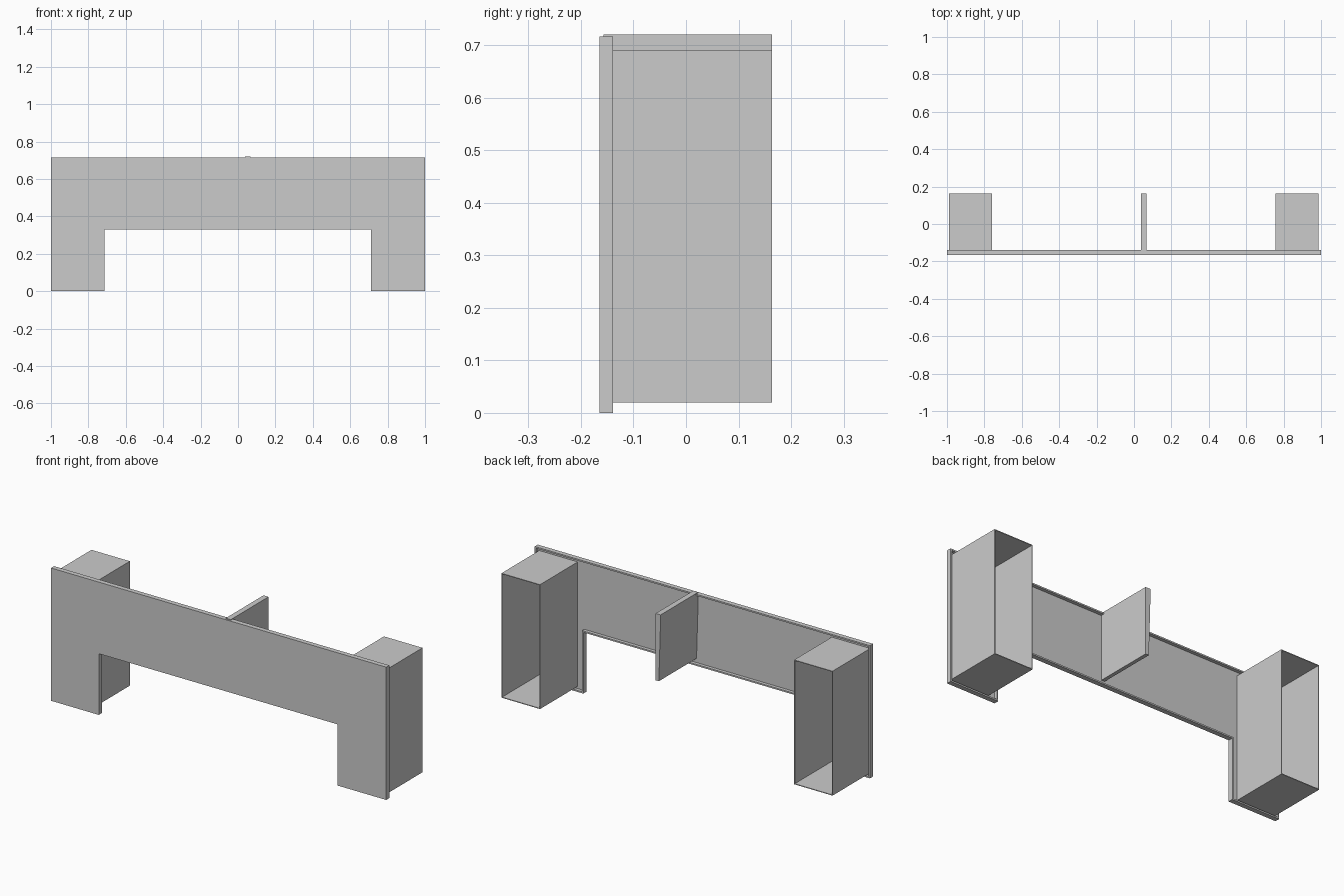
import bpy, bmesh
from mathutils import Vector

if "Cube" in bpy.data.objects:
    bpy.data.objects.remove(bpy.data.objects["Cube"])

Y_FRONT, Y_RIM, Y_BACK = -0.165, -0.139, 0.164
WALL = 0.008


def extrude_profile(name, pts, y0, y1, cap0=True, cap1=True):
    """Extrude an x/z outline along y, with optional end caps."""
    bm = bmesh.new()
    a = [bm.verts.new((x, y0, z)) for x, z in pts]
    b = [bm.verts.new((x, y1, z)) for x, z in pts]
    n = len(pts)
    for i in range(n):
        j = (i + 1) % n
        bm.faces.new((a[i], a[j], b[j], b[i]))
    if cap0:
        bm.faces.new(a)
    if cap1:
        bm.faces.new(b[::-1])
    bmesh.ops.recalc_face_normals(bm, faces=bm.faces[:])
    # make an open shell face outward
    centre = sum((v.co for v in bm.verts), Vector()) / len(bm.verts)
    if sum(f.normal.dot(f.calc_center_median() - centre) * f.calc_area() for f in bm.faces) < 0:
        bmesh.ops.reverse_faces(bm, faces=bm.faces[:])
    mesh = bpy.data.meshes.new(name)
    bm.to_mesh(mesh)
    bm.free()
    obj = bpy.data.objects.new(name, mesh)
    bpy.context.collection.objects.link(obj)
    return obj


def add_thickness(obj, thickness):
    mod = obj.modifiers.new("thickness", 'SOLIDIFY')
    mod.thickness = thickness
    mod.offset = -1
    mod.use_even_offset = True


# Front panel: bridge shape with a shallow rim, hollow at the back
outline = [(-1, 0), (-0.715, 0), (-0.715, 0.33), (0.71, 0.33),
           (0.71, 0), (1, 0), (1, 0.716), (-1, 0.716)]
panel = extrude_profile("front_panel", outline, Y_FRONT, Y_RIM, cap1=False)
add_thickness(panel, WALL)

# End sleeves: rectangular tubes open to the rear
for name, x0, x1 in (("left_sleeve", -0.989, -0.76), ("right_sleeve", 0.756, 0.986)):
    sleeve = extrude_profile(name, [(x0, 0.02), (x1, 0.02), (x1, 0.691), (x0, 0.691)],
                             Y_FRONT + WALL, Y_BACK, cap0=False, cap1=False)
    add_thickness(sleeve, 0.004)

# Centre rib: upright plate, slightly thicker at its top
extrude_profile("centre_rib", [(0.047, 0.36), (0.067, 0.36), (0.067, 0.72),
                               (0.037, 0.72), (0.037, 0.69)], Y_FRONT + WALL, Y_BACK)
